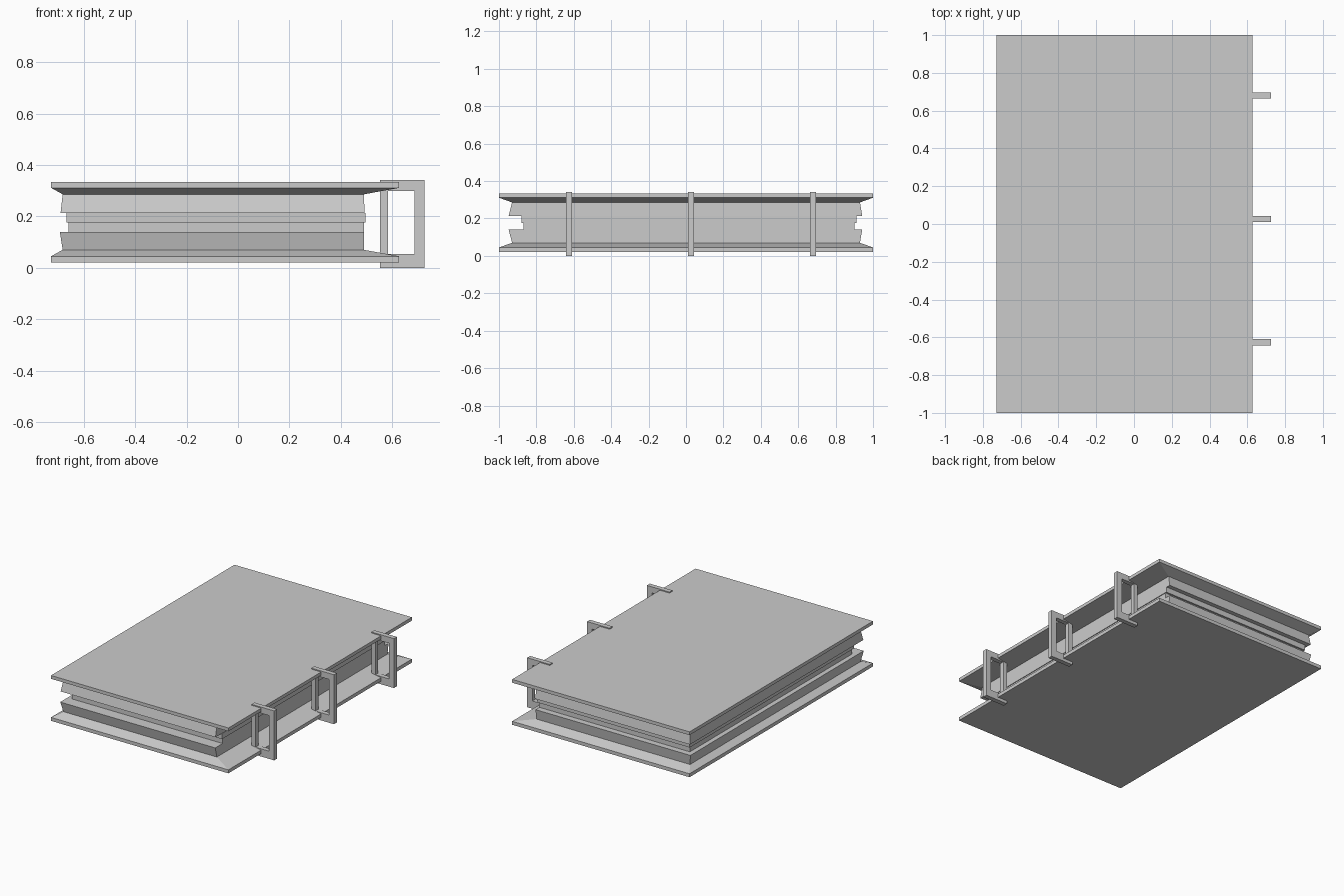
import bpy, bmesh

if "Cube" in bpy.data.objects:
    bpy.data.objects.remove(bpy.data.objects["Cube"])


def add_object(name, bm):
    bmesh.ops.recalc_face_normals(bm, faces=bm.faces)
    mesh = bpy.data.meshes.new(name)
    bm.to_mesh(mesh)
    bm.free()
    obj = bpy.data.objects.new(name, mesh)
    bpy.context.collection.objects.link(obj)
    return obj


def stack(name, rows):
    """Loft rectangles, each given as (z, x0, x1, y0, y1), from bottom to top."""
    bm = bmesh.new()
    rings = [[bm.verts.new((x, y, z)) for x, y in ((x0, y0), (x1, y0), (x1, y1), (x0, y1))]
             for z, x0, x1, y0, y1 in rows]
    for a, b in zip(rings, rings[1:]):
        for i in range(4):
            j = (i + 1) % 4
            bm.faces.new((a[i], a[j], b[j], b[i]))
    bm.faces.new(rings[0][::-1])
    bm.faces.new(rings[-1])
    return add_object(name, bm)


# Covers: thin boards whose inner faces slope in to the page block
OUTER = (-0.727, 0.627, -1.0, 1.0)
INNER = (-0.682, 0.49, -0.93, 0.93)
stack("bottom_cover", [(0.021, *OUTER), (0.045, *OUTER), (0.07, *INNER)])
stack("top_cover", [(0.286, *INNER), (0.311, *OUTER), (0.334, *OUTER)])

# Page bundles: flared lower and upper bundles with recessed sheets between
stack("lower_pages", [(0.07, *INNER), (0.14, -0.693, 0.49, -0.948, 0.942)])
stack("middle_pages_low", [(0.14, -0.66, 0.49, -0.868, 0.90),
                           (0.176, -0.66, 0.49, -0.868, 0.90)])
stack("middle_pages_high", [(0.176, -0.667, 0.495, -0.88, 0.912),
                            (0.214, -0.667, 0.495, -0.88, 0.912)])
stack("upper_pages", [(0.214, -0.69, 0.492, -0.948, 0.942), (0.286, *INNER)])


# Binding rings: square loops that pass through both covers
def ring(name, y, half=0.016):
    outer = [(0.553, 0.0), (0.725, 0.0), (0.725, 0.341), (0.553, 0.341)]
    inner = [(0.583, 0.053), (0.686, 0.053), (0.686, 0.299), (0.583, 0.299)]
    bm = bmesh.new()
    o, n = ([bm.verts.new((x, y - half, z)) for x, z in loop] for loop in (outer, inner))
    faces = [bm.faces.new((o[i], o[(i + 1) % 4], n[(i + 1) % 4], n[i])) for i in range(4)]
    new = bmesh.ops.extrude_face_region(bm, geom=faces, use_keep_orig=True)["geom"]
    verts = [v for v in new if isinstance(v, bmesh.types.BMVert)]
    bmesh.ops.translate(bm, verts=verts, vec=(0, 2 * half, 0))
    return add_object(name, bm)


for i, y in enumerate((-0.626, 0.027, 0.68)):
    ring(f"binding_ring_{i + 1}", y)
